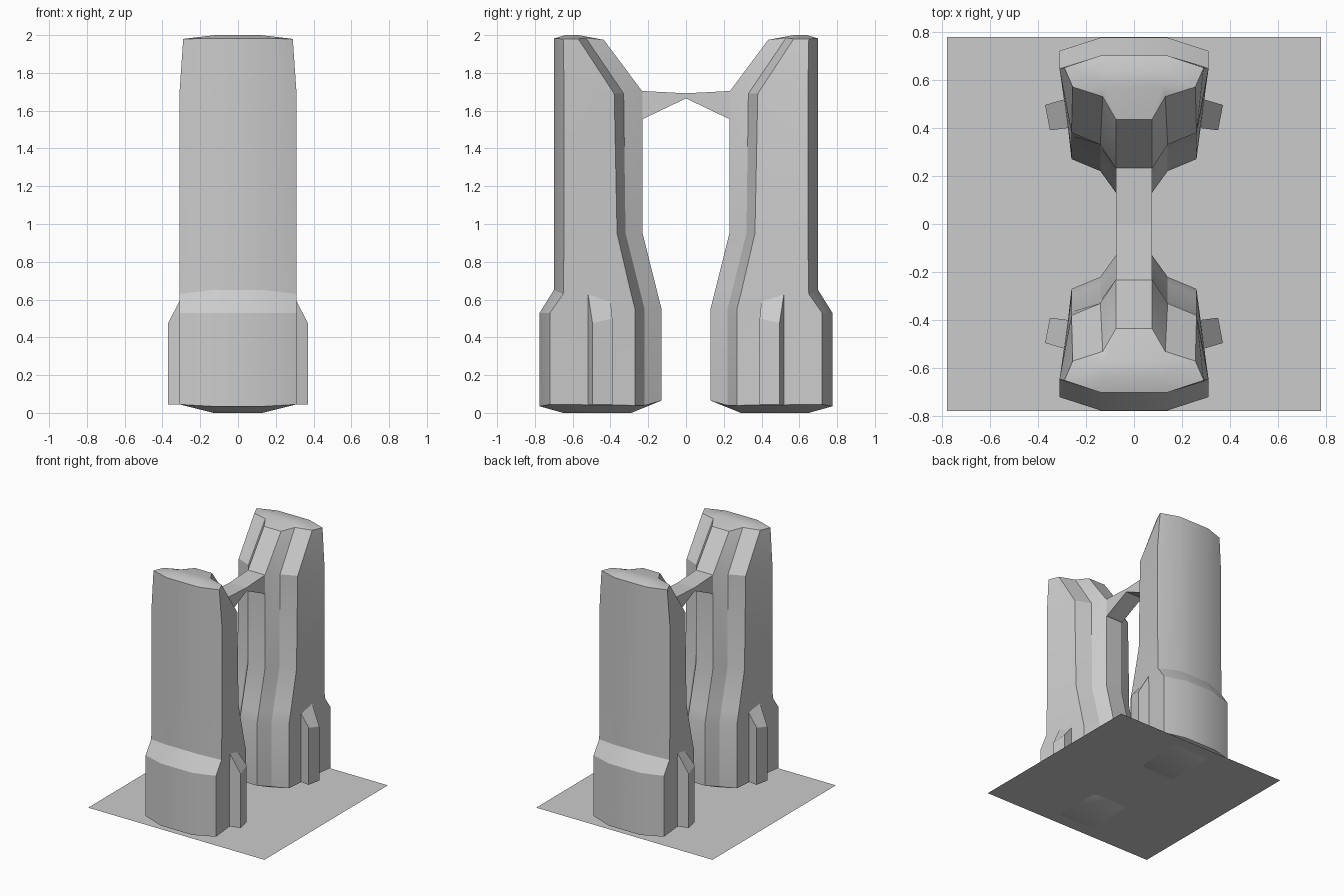
import bpy, bmesh

if "Cube" in bpy.data.objects:
    bpy.data.objects.remove(bpy.data.objects["Cube"])


def make(name, verts, faces, mirror=(False, False), smooth=None):
    """Mesh object from points, optionally mirrored over x / y."""
    mesh = bpy.data.meshes.new(name)
    bm = bmesh.new()
    vs = [bm.verts.new(v) for v in verts]
    for f in faces:
        bm.faces.new([vs[i] for i in f])
    bmesh.ops.remove_doubles(bm, verts=bm.verts, dist=1e-5)
    bmesh.ops.recalc_face_normals(bm, faces=bm.faces)
    bm.to_mesh(mesh)
    bm.free()
    ob = bpy.data.objects.new(name, mesh)
    bpy.context.collection.objects.link(ob)
    if any(mirror):
        m = ob.modifiers.new("Mirror", 'MIRROR')
        m.use_axis = (mirror[0], mirror[1], False)
        m.use_mirror_merge = False
    if smooth:
        bpy.ops.object.select_all(action='DESELECT')
        ob.select_set(True)
        bpy.context.view_layer.objects.active = ob
        bpy.ops.object.shade_smooth_by_angle(angle=smooth)
    return ob


def loft(name, rings, caps=True, **kw):
    """Skin equal-length closed rings, with end caps."""
    n = len(rings[0])
    verts = [p for r in rings for p in r]
    faces = [(k * n + i, k * n + (i + 1) % n, (k + 1) * n + (i + 1) % n, (k + 1) * n + i)
             for k in range(len(rings) - 1) for i in range(n)]
    if caps:
        last = (len(rings) - 1) * n
        faces += [tuple(range(n)), tuple(range(last, last + n))]
    return make(name, verts, faces, **kw)


def ring(half):
    """Half section on +x completed by its reflection."""
    return half + [(-x, y, z) for x, y, z in reversed(half)]


# Tower: half section runs from the inner face round to the outer face
X = (0.075, 0.14, 0.26, 0.31, 0.14)
levels = [  # y of each section point, z of each section point
    ((0.13, 0.22, 0.27, 0.72, 0.775), (0.065, 0.04, 0.04, 0.045, 0.035)),
    ((0.13, 0.22, 0.27, 0.72, 0.775), (0.55, 0.55, 0.55, 0.53, 0.53)),
    ((0.155, 0.245, 0.295, 0.65, 0.70), (0.65, 0.65, 0.65, 0.63, 0.65)),
    ((0.23, 0.32, 0.365, 0.645, 0.70), (0.95,) * 5),
    ((0.23, 0.33, 0.38, 0.645, 0.70), (1.70, 1.69, 1.69, 1.69, 1.70)),
]
rings = [ring(list(zip(X, ys, zs))) for ys, zs in levels]
rings.append(ring(list(zip((0.075, 0.13, 0.255, 0.29, 0.14),
                           (0.435, 0.53, 0.57, 0.65, 0.70),
                           (1.975, 1.985, 1.98, 1.98, 1.982)))))

# Shallow domed foot and crown: inner and outer points collapse to a small quad
foot = ring([(0.13, 0.29, 0)] * 3 + [(0.13, 0.65, 0)] * 2)
crown = ring([(0.12, 0.57, 2)] * 3 + [(0.12, 0.64, 2)] * 2)
full = [foot] + rings + [crown]

n = 10
verts = [p for r in full for p in r]
faces = [(k * n + i, k * n + (i + 1) % n, (k + 1) * n + (i + 1) % n, (k + 1) * n + i)
         for k in range(len(full) - 1) for i in range(n)]
last = (len(full) - 1) * n
quad = (0, 4, 5, 9)
faces += [quad, tuple(last + i for i in quad)]
make("tower", verts, faces, mirror=(False, True), smooth=0.5)

# Side buttresses, slope-topped
plan = [(0.27, 0.40), (0.35, 0.39), (0.37, 0.495), (0.285, 0.52)]
tops = (0.60, 0.50, 0.475, 0.64)
loft("side_buttress", [[(x, y, 0.045) for x, y in plan],
                       [(x, y, z) for (x, y), z in zip(plan, tops)]],
     mirror=(True, True))

# Bridge between the towers, thinned at mid-span
profile = [(-0.25, 1.705), (0, 1.692), (0.25, 1.705),
           (0.25, 1.55), (0.22, 1.56), (0, 1.665), (-0.22, 1.56), (-0.25, 1.55)]
loft("bridge", [[(x, y, z) for y, z in profile] for x in (-0.075, 0.075)])

# Thin base sheet
s = 0.777
make("base_sheet", [(-s, -s, 0.008), (s, -s, 0.008), (s, s, 0.008), (-s, s, 0.008)],
     [(0, 1, 2, 3)])
